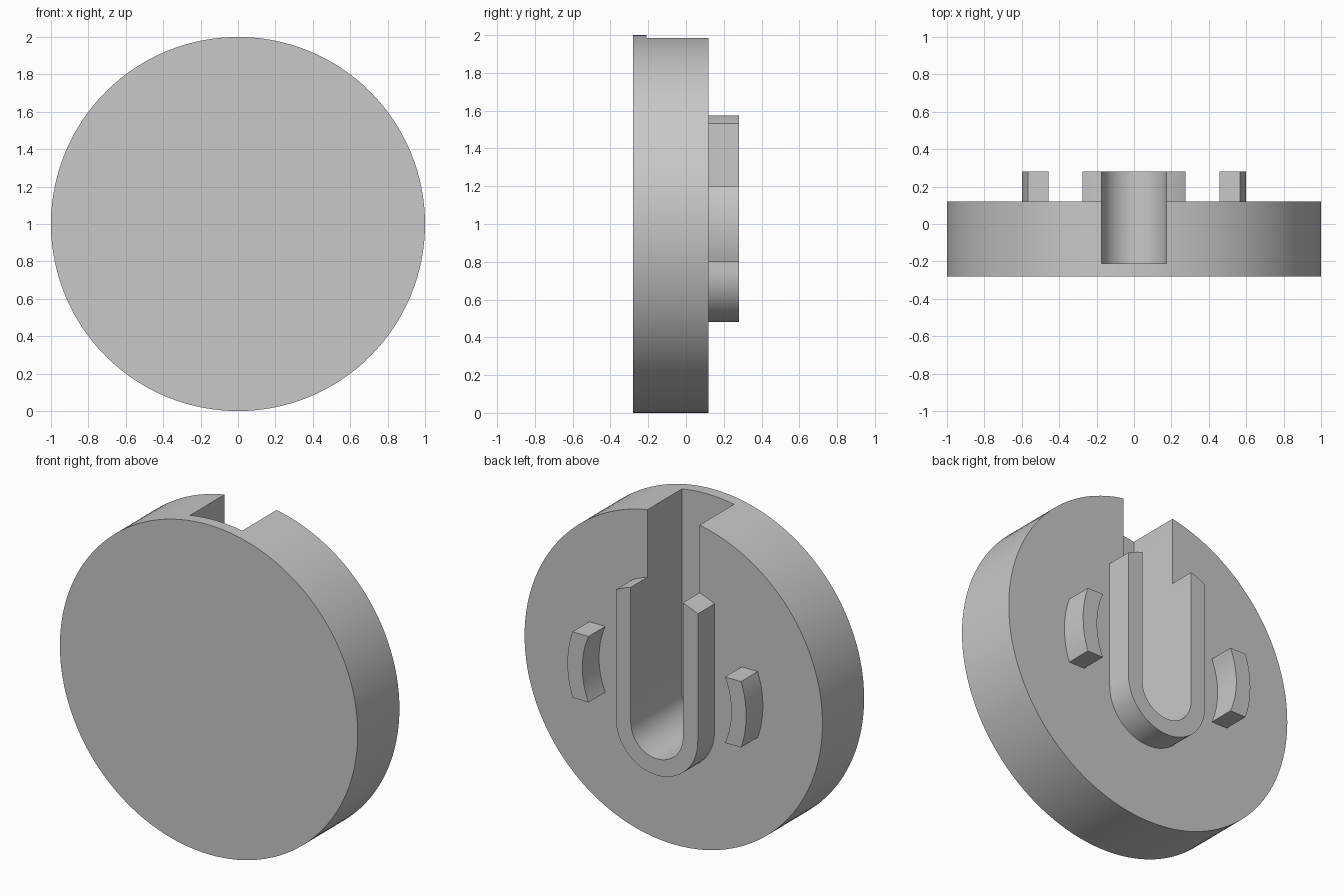
import bpy
import bmesh
from math import sin, cos, asin, pi, radians

if "Cube" in bpy.data.objects:
    bpy.data.objects.remove(bpy.data.objects["Cube"], do_unlink=True)

CENTRE = 1.0              # height of the disc axis
FRONT, FLOOR, BACK, TIP = -0.28, -0.21, 0.12, 0.28
SLOT, RIM = 0.175, 0.275  # half widths of the slot and of its raised rim
BEND = 0.755              # height where the slot starts to round off
OUTER, INNER = 0.6, 0.5   # radii of the raised features

grey = bpy.data.materials.new("plain grey")
grey.use_nodes = True
colour = (0.58, 0.58, 0.58, 1)
grey.diffuse_color = colour
grey.node_tree.nodes["Principled BSDF"].inputs["Base Color"].default_value = colour


def arc(radius, start, end, steps, z=CENTRE):
    """Points on an arc in the x-z plane."""
    angles = [start + (end - start) * i / steps for i in range(steps + 1)]
    return [(radius * cos(a), z + radius * sin(a)) for a in angles]


def extrude(name, profile, y0, y1):
    """Extrude an x-z profile from y0 to y1."""
    bm = bmesh.new()
    face = bm.faces.new([bm.verts.new((x, y0, z)) for x, z in profile])
    result = bmesh.ops.extrude_face_region(bm, geom=[face])
    moved = [v for v in result["geom"] if isinstance(v, bmesh.types.BMVert)]
    bmesh.ops.translate(bm, verts=moved, vec=(0, y1 - y0, 0))
    bmesh.ops.recalc_face_normals(bm, faces=bm.faces)
    mesh = bpy.data.meshes.new(name)
    bm.to_mesh(mesh)
    bm.free()
    mesh.materials.append(grey)
    obj = bpy.data.objects.new(name, mesh)
    bpy.context.collection.objects.link(obj)
    return obj


def activate(obj):
    bpy.ops.object.select_all(action="DESELECT")
    obj.select_set(True)
    bpy.context.view_layer.objects.active = obj


# Disc with a round-ended slot open at the top and back
disc = extrude("disc", arc(1, 0, 2 * pi, 128)[:-1], FRONT, BACK)
slot_end = arc(SLOT, pi, 2 * pi, 32, BEND)
cutter = extrude("slot_cutter", [(-SLOT, 2.2)] + slot_end + [(SLOT, 2.2)], FLOOR, 0.5)
cutter.hide_render = True
cut = disc.modifiers.new("slot", "BOOLEAN")
cut.operation = "DIFFERENCE"
cut.solver = "EXACT"
cut.object = cutter
activate(disc)
bpy.ops.object.modifier_apply(modifier=cut.name)
bpy.data.objects.remove(cutter, do_unlink=True)

# Raised U-shaped rim, its tips trimmed by the outer circle
near, far = asin(SLOT / OUTER), asin(RIM / OUTER)
left_tip = arc(OUTER, pi / 2 + near, pi / 2 + far, 6)
right_tip = arc(OUTER, pi / 2 - far, pi / 2 - near, 6)
rim_profile = left_tip + arc(RIM, pi, 2 * pi, 32, BEND) + right_tip + slot_end[::-1]
rim = extrude("slot_rim", rim_profile, BACK, TIP)

# Curved tabs with level ends on both sides of the rim
tabs = []
a, b = asin(0.2 / OUTER), asin(0.2 / INNER)
tab_profile = arc(OUTER, -a, a, 16) + arc(INNER, b, -b, 16)
for side, name in ((1, "left_tab"), (-1, "right_tab")):
    tabs.append(extrude(name, [(side * x, z) for x, z in tab_profile], BACK - 0.02, TIP))

for obj in [disc, rim] + tabs:
    activate(obj)
    bpy.ops.object.shade_smooth_by_angle(angle=radians(30))
